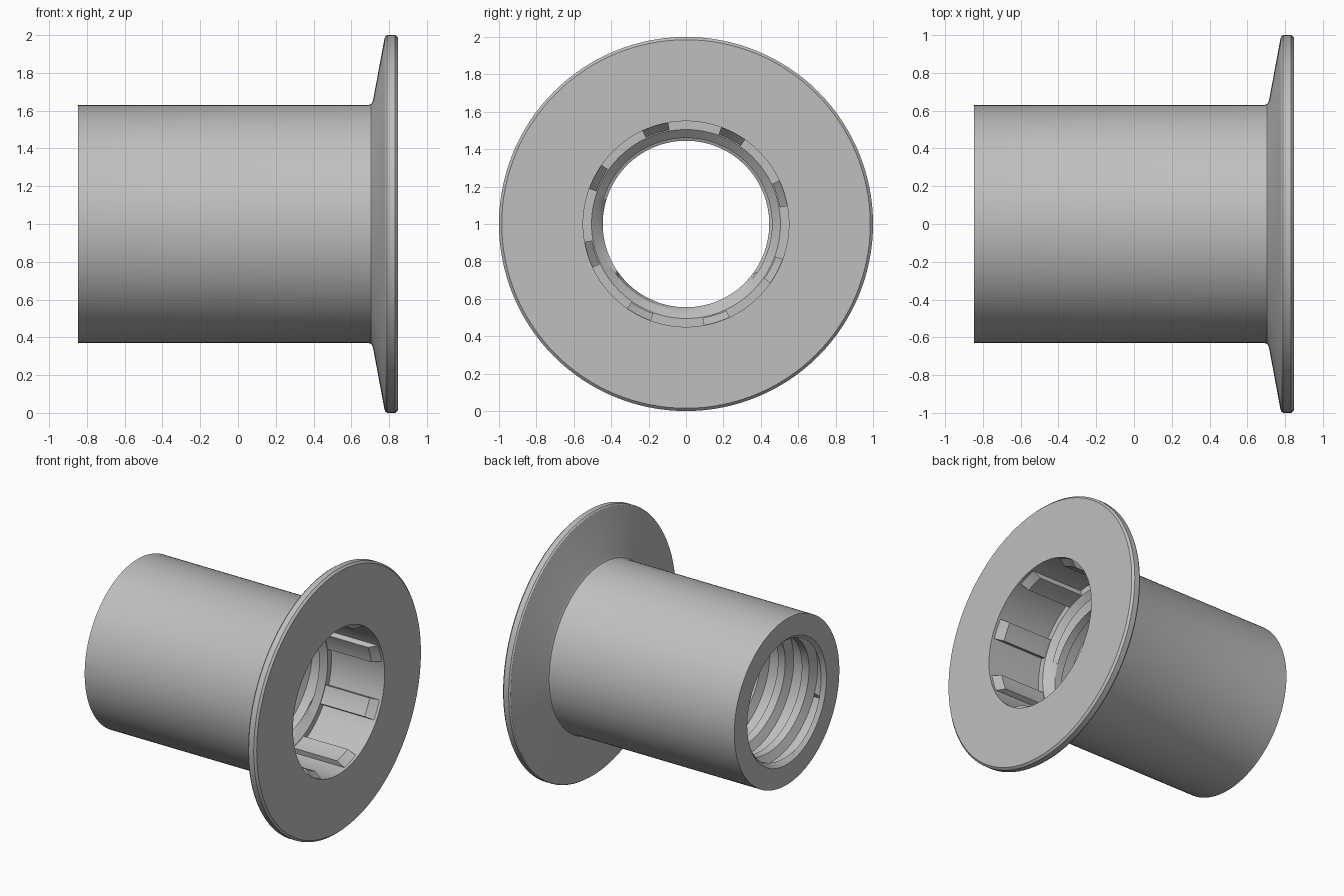
import bpy, bmesh, math

cube = bpy.data.objects.get("Cube")
if cube:
    bpy.data.objects.remove(cube, do_unlink=True)

grey = bpy.data.materials.new("light_grey")
grey.use_nodes = True
colour = (0.52, 0.52, 0.52, 1)
grey.diffuse_color = colour
grey.node_tree.nodes["Principled BSDF"].inputs["Base Color"].default_value = colour


def revolve(name, profile_at, start, sweep, steps, caps=False):
    """Sweep a closed (x, radius) profile about the sleeve axis."""
    bm = bmesh.new()
    columns = []
    for i in range(steps + 1):
        a = start + sweep * i / steps
        columns.append([bm.verts.new((x, r * math.cos(a), 1 + r * math.sin(a)))
                        for x, r in profile_at(a)])
    n = len(columns[0])
    for left, right in zip(columns, columns[1:]):
        for j in range(n):
            k = (j + 1) % n
            bm.faces.new((left[j], left[k], right[k], right[j]))
    if caps:
        bm.faces.new(columns[0])
        bm.faces.new(columns[-1])
    bmesh.ops.remove_doubles(bm, verts=bm.verts, dist=1e-5)
    bmesh.ops.recalc_face_normals(bm, faces=bm.faces)
    mesh = bpy.data.meshes.new(name)
    bm.to_mesh(mesh)
    bm.free()
    mesh.materials.append(grey)
    obj = bpy.data.objects.new(name, mesh)
    bpy.context.collection.objects.link(obj)
    bpy.ops.object.select_all(action="DESELECT")
    obj.select_set(True)
    bpy.context.view_layer.objects.active = obj
    bpy.ops.object.shade_smooth_by_angle(angle=math.radians(25))
    return obj


END = 0.847      # half length
STEP = 0.40      # floor of the wide front bore
BORE = 0.55

# Sleeve, flange and stepped front bore
outer = [(-END, 0.63), (0.69, 0.63), (0.705, 0.635), (0.715, 0.655),
         (0.775, 0.98), (0.78, 0.993), (0.79, 1.0), (0.832, 1.0),
         (END, 0.985), (END, BORE), (STEP, BORE), (STEP, 0.505), (0.36, 0.46)]

# Internal helical thread, clamped between its two lead-in chamfers
PITCH, BACK, FRONT = 0.2, -0.82, 0.36
tooth = [(0.0, 0.445), (0.06, 0.445), (0.09, 0.505), (0.17, 0.505)]


def sleeve_profile(a):
    thread = []
    for turn in range(-2, 8):
        for dx, r in tooth:
            x = BACK + PITCH * (turn + a / math.tau) + dx
            if x <= BACK:
                x, r = BACK, 0.45
            elif x >= FRONT:
                x, r = FRONT, 0.46
            thread.append((x, r))
    return outer + thread[::-1] + [(-END, 0.475)]


revolve("flanged_sleeve", sleeve_profile, 0, math.tau, 128)

# Eight ribs with sloped front ends inside the wide bore
rib = [(0.84, 0.56), (0.77, 0.51), (STEP, 0.51), (STEP, 0.56)]
half = math.radians(7.5)
for i in range(8):
    middle = math.radians(17.5 + 45 * i)
    revolve(f"bore_rib_{i + 1}", lambda a: rib, middle - half, 2 * half, 5, caps=True)
